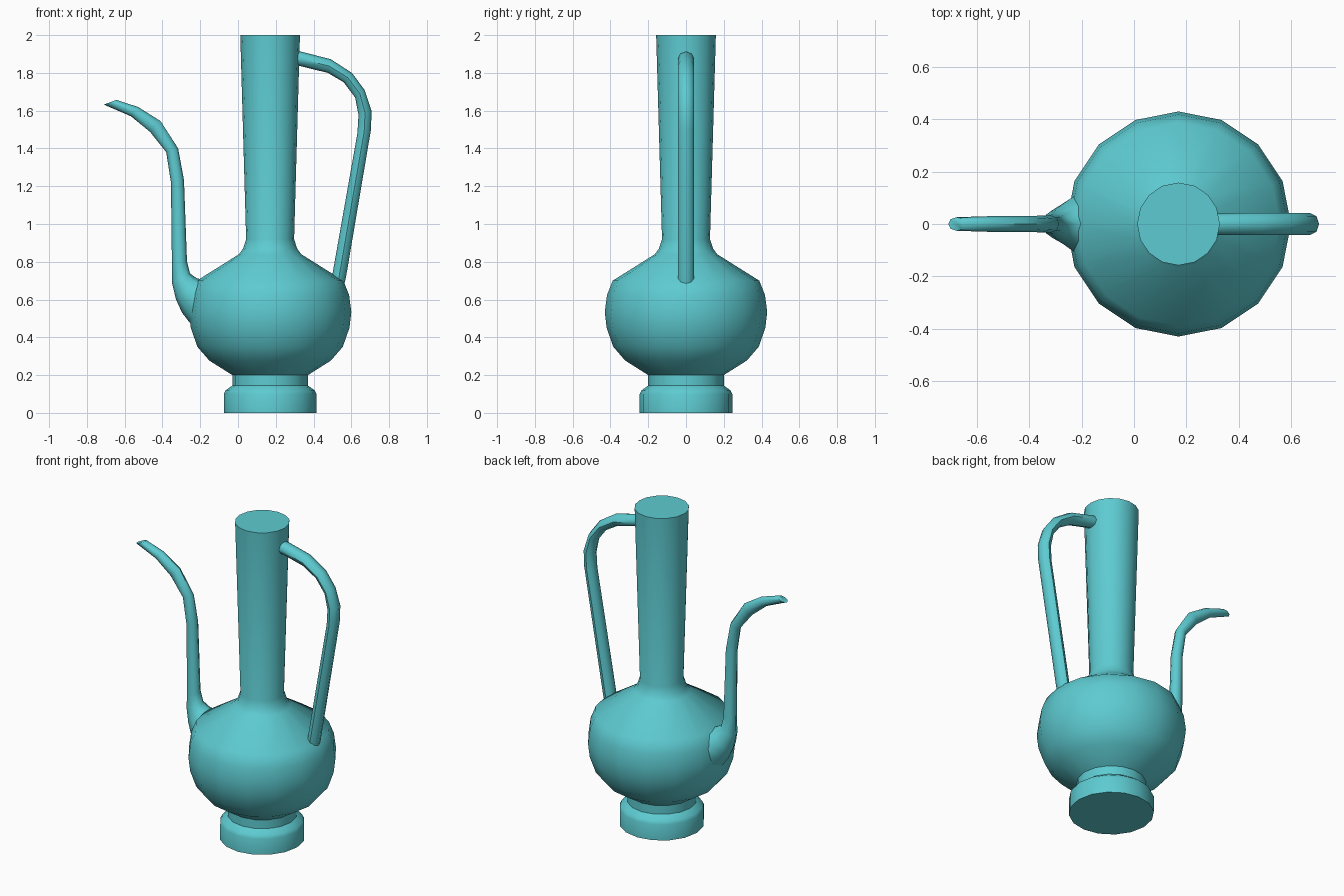
import bpy, bmesh, math
from mathutils import Vector

if "Cube" in bpy.data.objects:
    bpy.data.objects.remove(bpy.data.objects["Cube"])

AXIS_X = 0.17  # centre line of the vessel


def finish(name, bm, angle):
    bmesh.ops.recalc_face_normals(bm, faces=bm.faces)
    mesh = bpy.data.meshes.new(name)
    bm.to_mesh(mesh)
    bm.free()
    ob = bpy.data.objects.new(name, mesh)
    bpy.context.collection.objects.link(ob)
    mat = bpy.data.materials.get("turquoise")
    if mat is None:
        mat = bpy.data.materials.new("turquoise")
        mat.diffuse_color = (0.11, 0.60, 0.64, 1)
        mat.use_nodes = True
        mat.node_tree.nodes["Principled BSDF"].inputs["Base Color"].default_value = mat.diffuse_color
    mesh.materials.append(mat)
    bpy.ops.object.select_all(action='DESELECT')
    ob.select_set(True)
    bpy.context.view_layer.objects.active = ob
    bpy.ops.object.shade_smooth_by_angle(angle=math.radians(angle))
    return ob


def skin(name, rings, angle=40):
    """Join rings of points into a closed, capped surface."""
    bm = bmesh.new()
    loops = [[bm.verts.new(p) for p in ring] for ring in rings]
    n = len(loops[0])
    for a, b in zip(loops, loops[1:]):
        for i in range(n):
            j = (i + 1) % n
            bm.faces.new((a[i], a[j], b[j], b[i]))
    bm.faces.new(loops[0])
    bm.faces.new(loops[-1])
    return finish(name, bm, angle)


def lathe(name, profile, sides=16):
    turns = [2 * math.pi * i / sides for i in range(sides)]
    return skin(name, [[(AXIS_X + r * math.cos(t), r * math.sin(t), z) for t in turns]
                       for r, z in profile])


def tube(name, stations, sides=8):
    """Each station: outer x, z, inner x, z, half width in y."""
    rings = []
    for ox, oz, ix, iz, w in stations:
        outer, inner = Vector((ox, 0, oz)), Vector((ix, 0, iz))
        mid, half = (outer + inner) / 2, (outer - inner) / 2
        rings.append([mid + half * math.cos(t) + Vector((0, w * math.sin(t), 0))
                      for t in (2 * math.pi * i / sides for i in range(sides))])
    return skin(name, rings, 50)


# Foot, round belly and tall flared neck
lathe("vessel_body", [
    (0.245, 0), (0.245, 0.10), (0.235, 0.12), (0.20, 0.145), (0.20, 0.20),
    (0.322, 0.277), (0.385, 0.35), (0.42, 0.45), (0.43, 0.534), (0.418, 0.625),
    (0.388, 0.70), (0.165, 0.84), (0.143, 0.87), (0.127, 0.92), (0.158, 2.0)])

# Curved spout with flared root and slanted tip
tube("spout", [
    (-0.71, 1.632, -0.645, 1.657, 0.026),
    (-0.566, 1.57, -0.53, 1.62, 0.03),
    (-0.465, 1.487, -0.41, 1.545, 0.03),
    (-0.38, 1.38, -0.317, 1.40, 0.032),
    (-0.355, 1.22, -0.286, 1.233, 0.034),
    (-0.35, 0.80, -0.27, 0.80, 0.038),
    (-0.35, 0.69, -0.254, 0.738, 0.05),
    (-0.328, 0.60, -0.217, 0.712, 0.075),
    (-0.296, 0.53, -0.18, 0.705, 0.10),
    (-0.215, 0.425, -0.10, 0.70, 0.15)])

# Looped handle from neck to shoulder
tube("handle", [
    (0.29, 1.915, 0.29, 1.838, 0.042),
    (0.335, 1.912, 0.33, 1.836, 0.042),
    (0.49, 1.873, 0.476, 1.80, 0.042),
    (0.603, 1.80, 0.56, 1.75, 0.042),
    (0.67, 1.71, 0.62, 1.67, 0.042),
    (0.707, 1.60, 0.638, 1.577, 0.042),
    (0.704, 1.50, 0.632, 1.48, 0.042),
    (0.572, 0.72, 0.50, 0.735, 0.042),
    (0.558, 0.66, 0.488, 0.67, 0.042)])
